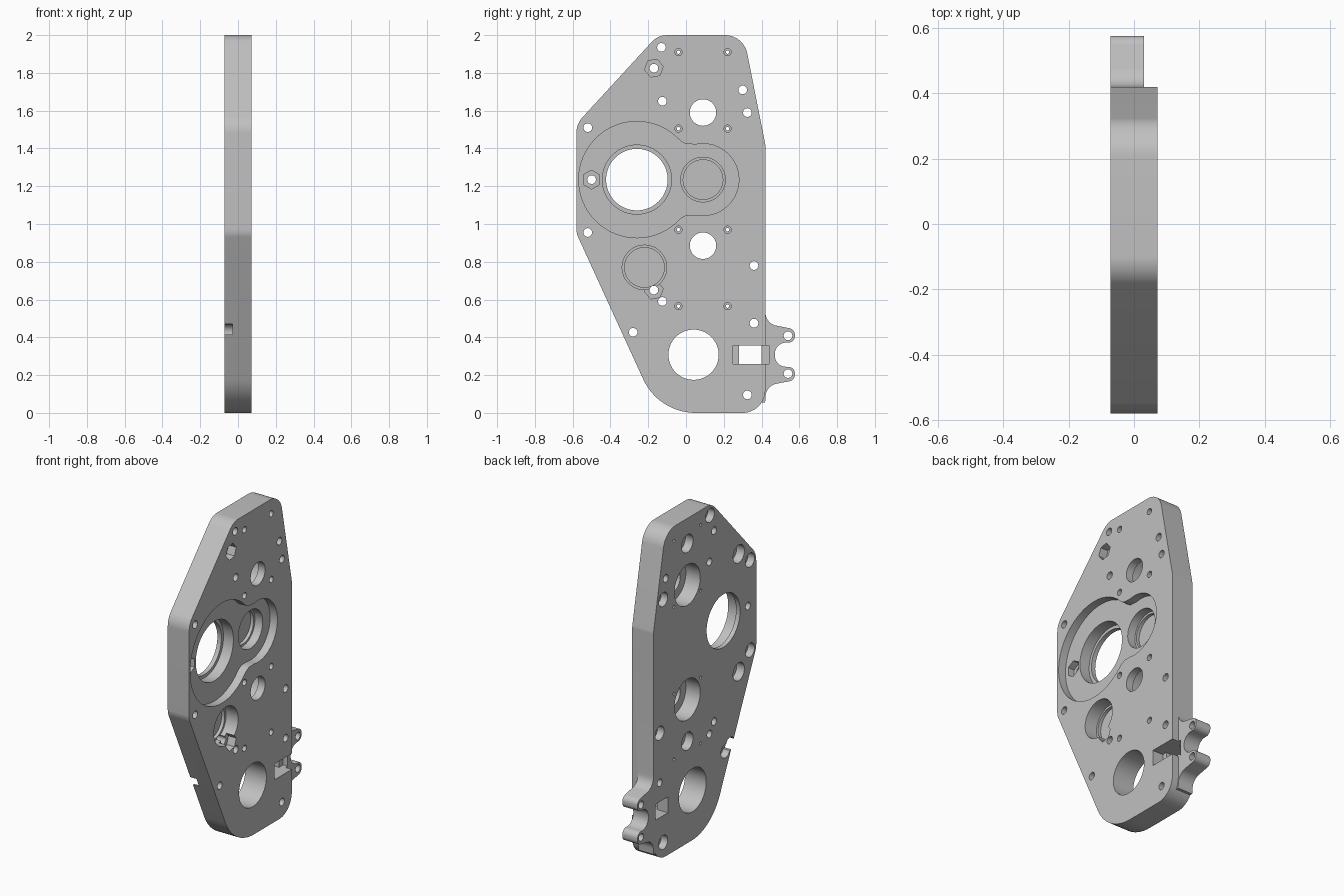
import bpy, bmesh, math
from mathutils import Vector

old = bpy.data.objects.get("Cube")
if old:
    bpy.data.objects.remove(old)

H = 0.0725          # half thickness of the plate
FAR = 0.2           # cutters overshoot to here


def rounded(corners, steps=10):
    """Closed outline from (y, z, radius) corners."""
    out = []
    n = len(corners)
    for i, (y, z, r) in enumerate(corners):
        p = Vector((y, z))
        if r == 0:
            out.append(p)
            continue
        a = (Vector(corners[i - 1][:2]) - p).normalized()
        b = (Vector(corners[(i + 1) % n][:2]) - p).normalized()
        half = a.angle(b) / 2
        c = p + (a + b).normalized() * (r / math.sin(half))
        t = r / math.tan(half)
        u, v = p + a * t - c, p + b * t - c
        sweep = u.angle(v)
        for k in range(steps + 1):
            f = k / steps
            out.append(c + (u * math.sin((1 - f) * sweep) + v * math.sin(f * sweep)) / math.sin(sweep))
    return out


def circle(y, z, r, n=48, turn=0.0):
    return [Vector((y + r * math.cos(turn + math.tau * k / n),
                    z + r * math.sin(turn + math.tau * k / n))) for k in range(n)]


def prism(name, outline, x0, x1):
    """Extrude a y-z outline from x0 to x1."""
    bm = bmesh.new()
    face = bm.faces.new([bm.verts.new((x0, p.x, p.y)) for p in outline])
    ext = bmesh.ops.extrude_face_region(bm, geom=[face])
    moved = [g for g in ext["geom"] if isinstance(g, bmesh.types.BMVert)]
    bmesh.ops.translate(bm, verts=moved, vec=(x1 - x0, 0, 0))
    bmesh.ops.recalc_face_normals(bm, faces=bm.faces)
    me = bpy.data.meshes.new(name)
    bm.to_mesh(me)
    bm.free()
    ob = bpy.data.objects.new(name, me)
    bpy.context.collection.objects.link(ob)
    return ob


# Main plate outline
plate = prism("gearbox_side_plate", rounded([
    (0.42, 0, 0.12), (0.42, 1.42, 0.08), (0.305, 2, 0.12), (-0.148, 2, 0.11),
    (-0.58, 1.53, 0.12), (-0.58, 0.95, 0.1), (-0.145, 0, 0.305)], 14), -H, H)
helpers = []


def boolean(ob, op="DIFFERENCE"):
    ob.hide_render = True
    m = plate.modifiers.new(ob.name, "BOOLEAN")
    m.operation, m.solver, m.object = op, "EXACT", ob
    helpers.append(ob)


def cut(outline, x0=-FAR, x1=FAR):
    boolean(prism("cutter", outline, x0, x1))


# Mounting tab with two ears, mirrored about its middle height
MID = 0.308
upper = [(0.35, 0.56, 0), (0.419, 0.56, 0), (0.425, 0.472, 0.07),
         (0.576, 0.443, 0.034), (0.576, 0.372, 0.034), (0.47, 0.372, 0.06)]
lower = [(y, 2 * MID - z, r) for y, z, r in reversed(upper)]
boolean(prism("tab", rounded(upper + lower), -H, 0.03), "UNION")

# Gear pocket: two circles joined by concave fillets
CZ, BIG, SMALL = 1.235, -0.26, 0.09
R, r, f = 0.308, 0.19, 0.1
d = SMALL - BIG
a = ((R + f) ** 2 - (r + f) ** 2 + d * d) / (2 * d)
h = math.sqrt((R + f) ** 2 - a * a)
t_big, t_small = math.atan2(h, a), math.atan2(h, a - d)


def arc(y, z, rad, start, end, n=24):
    return [Vector((y + rad * math.cos(start + (end - start) * k / n),
                    z + rad * math.sin(start + (end - start) * k / n))) for k in range(n)]


pocket = arc(BIG, CZ, R, t_big, math.tau - t_big, 48)
pocket += arc(BIG + a, CZ - h, f, math.pi - t_big, t_small, 12)
pocket += arc(SMALL, CZ, r, -t_small, t_small, 36)
pocket += arc(BIG + a, CZ + h, f, math.pi + t_small, math.tau - (math.pi - t_big) + 0.0, 1)[:1]
pocket += [Vector((p.x, 2 * CZ - p.y)) for p in
           reversed(arc(BIG + a, CZ - h, f, math.pi - t_big, t_small, 12)[1:-1])]
cut(pocket, H - 0.05, FAR)

# Bearing seats, each a wide bore with a narrower one below
cut(circle(BIG, CZ, 0.183, 64), -0.045)
cut(circle(BIG, CZ, 0.163, 64))
for y, z, floor in ((SMALL, CZ, -0.03), (-0.22, 0.77, -0.01)):
    cut(circle(y, z, 0.118), floor)
    cut(circle(y, z, 0.105), floor - 0.02)
cut(circle(0.04, MID, 0.133, 64))

# Motor openings with wide recesses from the back
for z in (1.59, 0.885):
    cut(circle(0.09, z, 0.07))
    cut(circle(0.09, z, 0.125), -FAR, 0.025)

# Bolt holes: plain, and counterbored from the back
plain = [(0.3, 1.71), (-0.125, 1.65), (0.36, 0.475), (-0.125, 0.59), (0.54, 0.408), (0.54, 0.208)]
bored = [(-0.13, 1.935), (0.325, 1.59), (-0.52, 1.51), (-0.52, 0.955),
         (0.36, 0.78), (-0.28, 0.427), (0.325, 0.095)]
for y, z in plain + bored:
    cut(circle(y, z, 0.023, 24))
for y, z in bored:
    cut(circle(y, z, 0.043, 32), -FAR, -0.028)
cut(circle(-0.325, 0.454, 0.04, 32), -FAR, -0.03)

# Blind recesses on the back
for y, z in ((-0.41, 1.59), (-0.41, 0.865), (0.09, 1.845), (0.09, 0.628)):
    cut(circle(y, z, 0.055, 32), -FAR, -0.02)

# Hexagonal nut pockets
for y, z, turn, floor in ((-0.17, 1.825, 10, 0.02), (-0.5, CZ, 30, -0.02), (-0.17, 0.65, 10, 0.02)):
    cut(circle(y, z, 0.05, 6, math.radians(turn)), floor)
    cut(circle(y, z, 0.023, 24))

# Small stepped screw holes
for y in (-0.04, 0.22):
    for z in (1.91, 1.505, 0.97, 0.565):
        cut(circle(y, z, 0.009, 16))
        cut(circle(y, z, 0.019, 24), 0.02)


# Stepped rectangular slot beside the tab
def box(y0, y1, z0, z1):
    return [Vector(p) for p in ((y0, z0), (y1, z0), (y1, z1), (y0, z1))]


cut(box(0.25, 0.44, 0.26, 0.357), 0.0)
cut(box(0.28, 0.40, 0.26, 0.357))

# Bake the cuts and remove the helpers
bpy.context.view_layer.update()
graph = bpy.context.evaluated_depsgraph_get()
mesh = bpy.data.meshes.new_from_object(plate.evaluated_get(graph))
plate.modifiers.clear()
plate.data = mesh
for ob in helpers:
    bpy.data.objects.remove(ob)

mat = bpy.data.materials.new("machined_grey")
mat.use_nodes = True
grey = (0.53, 0.53, 0.53, 1)
mat.diffuse_color = grey
mat.node_tree.nodes["Principled BSDF"].inputs["Base Color"].default_value = grey
mesh.materials.clear()
mesh.materials.append(mat)

bpy.ops.object.select_all(action="DESELECT")
plate.select_set(True)
bpy.context.view_layer.objects.active = plate
bpy.ops.object.shade_smooth_by_angle(angle=math.radians(30))
